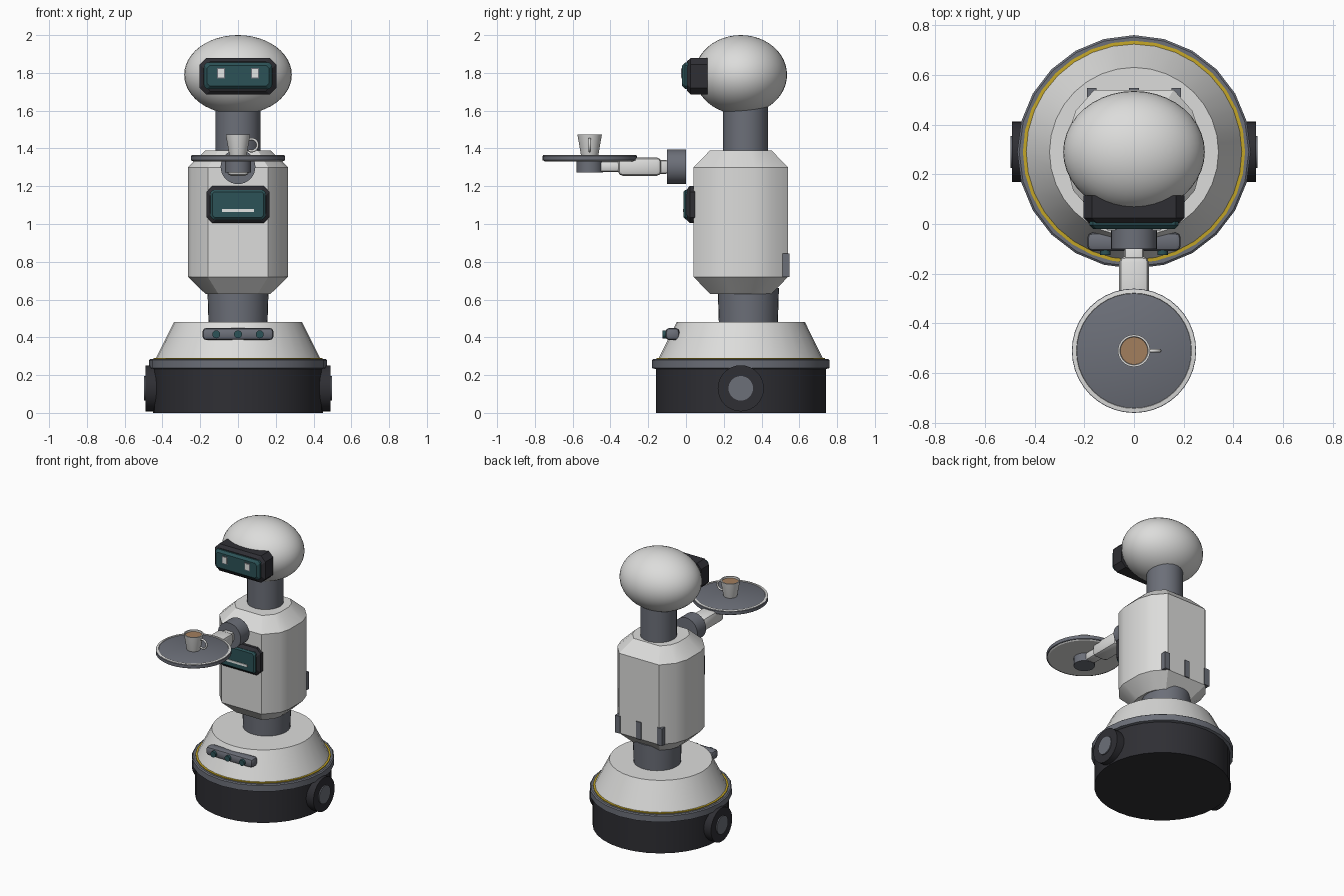
import bpy, bmesh, math
from mathutils import Matrix, Vector

if "Cube" in bpy.data.objects:
    bpy.data.objects.remove(bpy.data.objects["Cube"])


def material(name, rgb):
    m = bpy.data.materials.new(name)
    m.use_nodes = True
    m.diffuse_color = (*rgb, 1)
    m.node_tree.nodes["Principled BSDF"].inputs["Base Color"].default_value = (*rgb, 1)
    return m


WHITE = material("shell_white", (0.72, 0.72, 0.71))
GREY = material("joint_grey", (0.15, 0.16, 0.19))
DARK = material("dark_plastic", (0.028, 0.028, 0.034))
TEAL = material("screen_teal", (0.025, 0.085, 0.095))
YELLOW = material("trim_yellow", (0.55, 0.38, 0.02))
COFFEE = material("coffee_brown", (0.36, 0.21, 0.11))
GLOW = material("display_white", (0.85, 0.87, 0.86))

BODY_Y, TRAY_Y = 0.29, -0.51


def finish(name, bm, mat, smooth=True):
    bmesh.ops.recalc_face_normals(bm, faces=bm.faces)
    me = bpy.data.meshes.new(name)
    bm.to_mesh(me)
    bm.free()
    me.materials.append(mat)
    ob = bpy.data.objects.new(name, me)
    bpy.context.collection.objects.link(ob)
    if smooth:
        bpy.ops.object.select_all(action="DESELECT")
        ob.select_set(True)
        bpy.context.view_layer.objects.active = ob
        bpy.ops.object.shade_smooth_by_angle(angle=math.radians(32))
    return ob


def loft(name, rings, mat, smooth=True):
    """Skin a closed solid through equal-length rings of points."""
    bm = bmesh.new()
    rows = [[bm.verts.new(p) for p in ring] for ring in rings]
    n = len(rows[0])
    for a, b in zip(rows, rows[1:]):
        for i in range(n):
            j = (i + 1) % n
            bm.faces.new((a[i], a[j], b[j], b[i]))
    bm.faces.new(rows[0])
    bm.faces.new(rows[-1])
    return finish(name, bm, mat, smooth)


def turned(name, profile, mat, y=BODY_Y, sides=32):
    """Solid of revolution about a vertical axis from (radius, z) pairs."""
    angles = [2 * math.pi * i / sides for i in range(sides)]
    return loft(name, [[(r * math.cos(a), y + r * math.sin(a), z) for a in angles]
                       for r, z in profile], mat)


def disc(name, center, radius, depth, axis, mat, sides=32):
    bm = bmesh.new()
    turn = Vector((0, 0, 1)).rotation_difference(Vector(axis)).to_matrix().to_4x4()
    bmesh.ops.create_cone(bm, cap_ends=True, segments=sides, radius1=radius, radius2=radius,
                          depth=depth, matrix=Matrix.Translation(center) @ turn)
    return finish(name, bm, mat)


def box(name, x, y, z, mat, bevel=0, segments=1):
    """Box from (min, max) ranges, with optional bevelled edges."""
    bm = bmesh.new()
    mid = [(a + b) / 2 for a, b in (x, y, z)]
    size = [b - a for a, b in (x, y, z)]
    bmesh.ops.create_cube(bm, size=1, matrix=Matrix.Translation(mid) @ Matrix.Diagonal((*size, 1)))
    if bevel:
        bmesh.ops.bevel(bm, geom=bm.edges[:], offset=bevel, segments=segments,
                        profile=0.5, affect="EDGES")
    return finish(name, bm, mat, segments > 1)


def panel(name, half, y, z, cut, mat):
    """Upright plate with cut corners; its front edge is chamfered."""
    zc, h = sum(z) / 2, (z[1] - z[0]) / 2

    def ring(inset, yy):
        w, t = half - inset, h - inset
        quarter = [(w, t - cut), (w - cut, t)]
        pts = quarter + [(-a, b) for a, b in quarter[::-1]]
        pts += [(-a, -b) for a, b in pts]
        return [(a, yy, zc + b) for a, b in pts]
    step = min(0.02, (y[1] - y[0]) / 2)
    return loft(name, [ring(0, y[1]), ring(0, y[0] + step), ring(step, y[0])], mat, False)


# Drive base and skirt
turned("drive_base", [(0.45, 0), (0.45, 0.24)], DARK)
turned("bumper_ring", [(0.45, 0.232), (0.47, 0.237), (0.47, 0.28), (0.462, 0.286)], GREY, sides=24)
turned("trim_ring", [(0.447, 0.284), (0.447, 0.291), (0.43, 0.292)], YELLOW)
turned("skirt", [(0.436, 0.287), (0.34, 0.48)], WHITE)
for side, label in ((1, "left"), (-1, "right")):
    disc(label + "_wheel", (side * 0.455, BODY_Y, 0.13), 0.122, 0.07, (1, 0, 0), DARK)
    disc(label + "_wheel_hub", (side * 0.47, BODY_Y, 0.13), 0.065, 0.055, (1, 0, 0), GREY)

# Front sensor bar
box("sensor_bar", (-0.188, 0.188), (-0.108, -0.035), (0.385, 0.45), GREY, 0.02, 2)
for i in (-1, 0, 1):
    disc("sensor_lens", (i * 0.115, -0.11, 0.416), 0.021, 0.03, (0, 1, 0), TEAL, 16)

# Waist, torso and neck
turned("waist", [(0.156, 0.47), (0.162, 0.66)], GREY, y=0.33)
corner = [(0.16, -0.25), (0.245, -0.155), (0.265, -0.08),
          (0.265, 0.075), (0.235, 0.165), (0.16, 0.25)]
outline = corner + [(-x, y) for x, y in corner[::-1]]
levels = [(0.65, 0.63), (1, 0.72), (1, 1.3), (0.65, 1.39)]
loft("torso", [[(x * s, BODY_Y + y * s, z) for x, y in outline] for s, z in levels], WHITE)
turned("neck", [(0.12, 1.37), (0.12, 1.66)], GREY, y=0.315)
for i in (-1, 0, 1):
    box("back_vent", (i * 0.17 - 0.02, i * 0.17 + 0.02), (0.51, 0.547), (0.72, 0.845), GREY)

# Head and visor
bm = bmesh.new()
bmesh.ops.create_uvsphere(bm, u_segments=40, v_segments=24, radius=1,
                          matrix=Matrix.Translation((0, BODY_Y, 1.79))
                          @ Matrix.Diagonal((0.285, 0.245, 0.21, 1)))
finish("head", bm, WHITE)
panel("visor_housing", 0.203, (0.005, 0.115), (1.685, 1.88), 0.035, DARK)
panel("visor_screen", 0.18, (-0.02, 0.012), (1.715, 1.855), 0.015, TEAL)
for side, label in ((1, "left"), (-1, "right")):
    x = side * 0.09
    box(label + "_eye_frame", (x - 0.021, x + 0.021), (-0.023, -0.019), (1.77, 1.826), GREY)
    box(label + "_eye", (x - 0.016, x + 0.016), (-0.026, -0.02), (1.776, 1.82), GLOW)

# Chest display
panel("chest_housing", 0.167, (0, 0.055), (1.005, 1.2), 0.03, DARK)
panel("chest_screen", 0.145, (-0.013, 0.006), (1.025, 1.18), 0.012, TEAL)
box("chest_bar", (-0.085, 0.085), (-0.017, -0.012), (1.064, 1.08), GLOW)

# Serving arm
disc("shoulder_joint", (0, -0.05, 1.303), 0.092, 0.1, (0, 1, 0), GREY)
box("upper_arm", (-0.04, 0.04), (-0.2, -0.09), (1.265, 1.34), WHITE, 0.018, 2)
box("forearm", (-0.06, 0.06), (-0.36, -0.13), (1.255, 1.352), WHITE, 0.025, 2)
box("wrist", (-0.04, 0.04), (-0.46, -0.3), (1.275, 1.333), WHITE, 0.018, 2)
disc("tray_mount", (0, TRAY_Y, 1.303), 0.07, 0.06, (0, 0, 1), GREY)

# Tray with a raised rim, mat and cup
turned("tray", [(0.235, 1.33), (0.247, 1.338), (0.247, 1.364), (0.232, 1.366),
                (0.226, 1.35)], WHITE, TRAY_Y, 40)
turned("tray_edge", [(0.246, 1.335), (0.25, 1.338), (0.25, 1.36), (0.246, 1.362)],
       GREY, TRAY_Y, 40)
turned("tray_mat", [(0.122, 1.348), (0.122, 1.356)], DARK, TRAY_Y)
turned("cup", [(0.042, 1.355), (0.047, 1.37), (0.065, 1.475), (0.057, 1.475), (0.054, 1.458)],
       WHITE, TRAY_Y)
turned("coffee", [(0.054, 1.456), (0.055, 1.464)], COFFEE, TRAY_Y)

# Cup handle
curve = bpy.data.curves.new("cup_handle", "CURVE")
curve.dimensions = "3D"
curve.bevel_depth = 0.007
curve.bevel_resolution = 2
spline = curve.splines.new("POLY")
spline.points.add(12)
for i, p in enumerate(spline.points):
    a = math.radians(-120 + i * 20)
    p.co = (0.072 + 0.032 * math.cos(a), TRAY_Y, 1.418 + 0.032 * math.sin(a), 1)
curve.materials.append(WHITE)
bpy.context.collection.objects.link(bpy.data.objects.new("cup_handle", curve))
